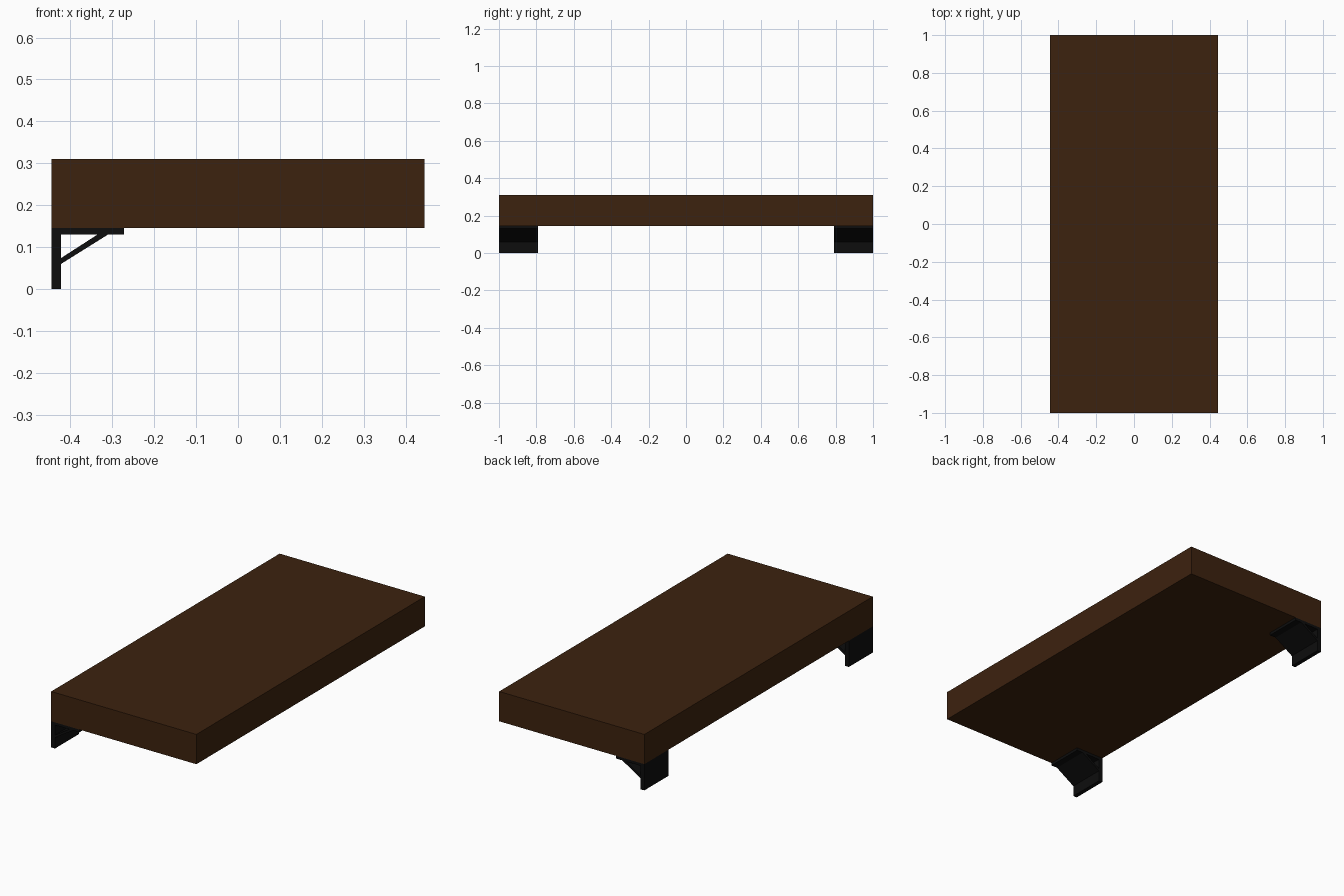
import bpy, bmesh

if "Cube" in bpy.data.objects:
    bpy.data.objects.remove(bpy.data.objects["Cube"])


def material(name, rgb):
    m = bpy.data.materials.new(name)
    m.diffuse_color = (*rgb, 1)
    m.use_nodes = True
    m.node_tree.nodes["Principled BSDF"].inputs["Base Color"].default_value = m.diffuse_color
    return m


wood = material("dark brown wood", (0.046, 0.016, 0.0045))
iron = material("black iron", (0.004, 0.004, 0.004))


def extrude_profile(name, profile, y0, y1, mat):
    """Prism from an x-z profile, running from y0 to y1."""
    bm = bmesh.new()
    face = bm.faces.new([bm.verts.new((x, y0, z)) for x, z in profile])
    ext = bmesh.ops.extrude_face_region(bm, geom=[face])
    moved = [v for v in ext["geom"] if isinstance(v, bmesh.types.BMVert)]
    bmesh.ops.translate(bm, verts=moved, vec=(0, y1 - y0, 0))
    bmesh.ops.recalc_face_normals(bm, faces=bm.faces)
    mesh = bpy.data.meshes.new(name)
    bm.to_mesh(mesh)
    bm.free()
    mesh.materials.append(mat)
    obj = bpy.data.objects.new(name, mesh)
    bpy.context.collection.objects.link(obj)


def rect(x0, x1, z0, z1):
    return [(x0, z0), (x1, z0), (x1, z1), (x0, z1)]


BACK, TOP = -0.445, 0.145

# Thick shelf board
extrude_profile("shelf_board", rect(BACK, 0.445, TOP, 0.31), -1, 1, wood)

# A bracket under each end: wall plate, shelf plate and diagonal brace
for side, y0, y1 in (("front", -1, -0.79), ("back", 0.79, 1)):
    extrude_profile(side + "_wall_plate", rect(BACK, -0.422, 0, TOP), y0, y1, iron)
    extrude_profile(side + "_shelf_plate", rect(-0.422, -0.272, 0.13, TOP), y0, y1, iron)
    brace = [(-0.422, 0.06), (-0.31, 0.13), (-0.335, 0.13), (-0.422, 0.074)]
    extrude_profile(side + "_brace", brace, y0, y1, iron)
